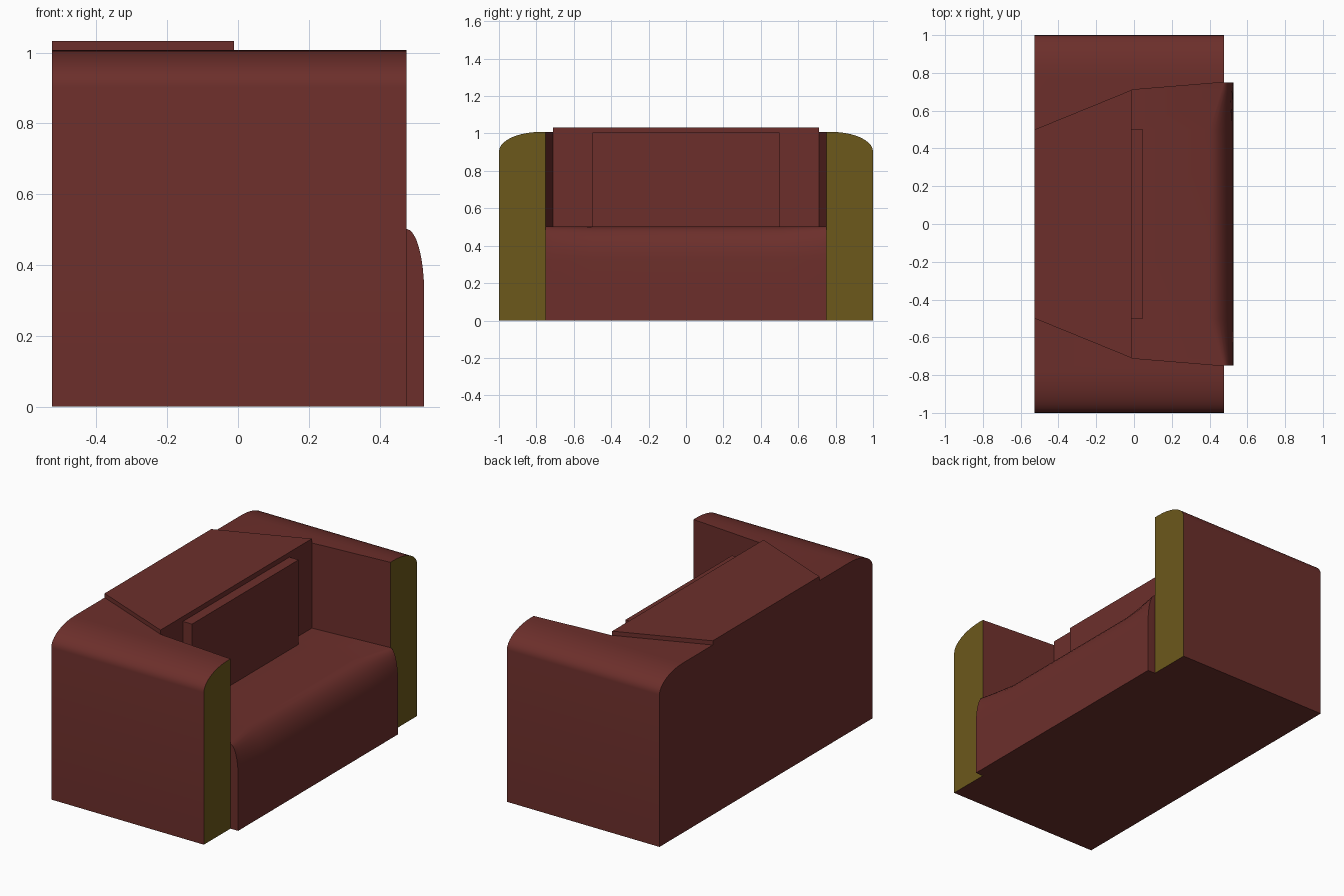
import bpy, bmesh, math

if "Cube" in bpy.data.objects:
    bpy.data.objects.remove(bpy.data.objects["Cube"])


def material(name, rgb):
    m = bpy.data.materials.new(name)
    m.diffuse_color = (*rgb, 1)
    m.use_nodes = True
    m.node_tree.nodes["Principled BSDF"].inputs["Base Color"].default_value = m.diffuse_color
    return m


RED = material("red_fabric", (0.15, 0.028, 0.024))
OLIVE = material("olive_fabric", (0.15, 0.098, 0.011))


def loft(name, rings, mats=(RED,)):
    """Join equal-length rings of points into a closed, capped solid."""
    bm = bmesh.new()
    loops = [[bm.verts.new(p) for p in ring] for ring in rings]
    n = len(loops[0])
    for a, b in zip(loops, loops[1:]):
        for i in range(n):
            j = (i + 1) % n
            bm.faces.new((a[i], a[j], b[j], b[i]))
    bm.faces.new(loops[0])
    bm.faces.new(loops[-1])
    bmesh.ops.recalc_face_normals(bm, faces=bm.faces)
    me = bpy.data.meshes.new(name)
    bm.to_mesh(me)
    bm.free()
    for m in mats:
        me.materials.append(m)
    ob = bpy.data.objects.new(name, me)
    bpy.context.collection.objects.link(ob)
    return ob


def prism(name, plan, z0, z1):
    return loft(name, [[(x, y, z) for x, y in plan] for z in (z0, z1)])


def select(ob):
    bpy.ops.object.select_all(action='DESELECT')
    ob.select_set(True)
    bpy.context.view_layer.objects.active = ob


def smooth(ob):
    select(ob)
    bpy.ops.object.shade_smooth_by_angle(angle=math.radians(30))


def quarter(steps):
    return [(math.sin(t), math.cos(t))
            for t in (math.pi / 2 * i / steps for i in range(steps + 1))]


BACK, WALL, FRONT = -0.526, -0.012, 0.476
TOP, SEAT = 1.008, 0.502

# frame: arms and back in one piece, outer top edges rounded
half = [(0.78 + 0.22 * s, TOP - 0.105 + 0.105 * c) for s, c in quarter(10)] + [(1, 0)]
outline = half + [(-y, z) for y, z in reversed(half)]
frame = loft("arms_and_back", [[(x, y, z) for y, z in outline] for x in (BACK, FRONT)],
             (RED, OLIVE))
for p in frame.data.polygons:
    if p.normal.x > 0.9:
        p.material_index = 1

# opening between the arms
k = (0.75 - 0.71) / (FRONT - WALL)
far = 0.6
yf = 0.75 + k * (far - FRONT)
cutter = prism("opening_cutter", [(WALL, -0.71), (far, -yf), (far, yf), (WALL, 0.71)], -0.2, 1.3)
cutter.hide_render = True
mod = frame.modifiers.new("opening", 'BOOLEAN')
mod.operation = 'DIFFERENCE'
mod.solver = 'EXACT'
mod.object = cutter
select(frame)
bpy.ops.object.modifier_apply(modifier=mod.name)
bpy.data.objects.remove(cutter)
smooth(frame)


# seat: rounded front edge that tightens towards the arms
def seat_ring(y, x_back, depth):
    nose = [(0.526 - depth + depth * s, SEAT - 0.18 + 0.18 * c) for s, c in quarter(8)]
    return [(x, y, z) for x, z in [(x_back, 0), (x_back, SEAT)] + nose + [(0.526, 0)]]


stations = [(0.75, 0.47, 0.05), (0.71, WALL, 0.062), (0.5, WALL, 0.125)]
rings = [seat_ring(-y, b, d) for y, b, d in stations]
rings += [seat_ring(y, b, d) for y, b, d in reversed(stations)]
smooth(loft("seat", rings))

# tapered slab on top of the back
prism("back_top_panel", [(BACK, -0.5), (WALL, -0.71), (WALL, 0.71), (BACK, 0.5)], TOP, 1.033)

# thin cushion against the back
prism("back_cushion", [(WALL, -0.5), (0.048, -0.5), (0.048, 0.5), (WALL, 0.5)], SEAT, 1.004)
